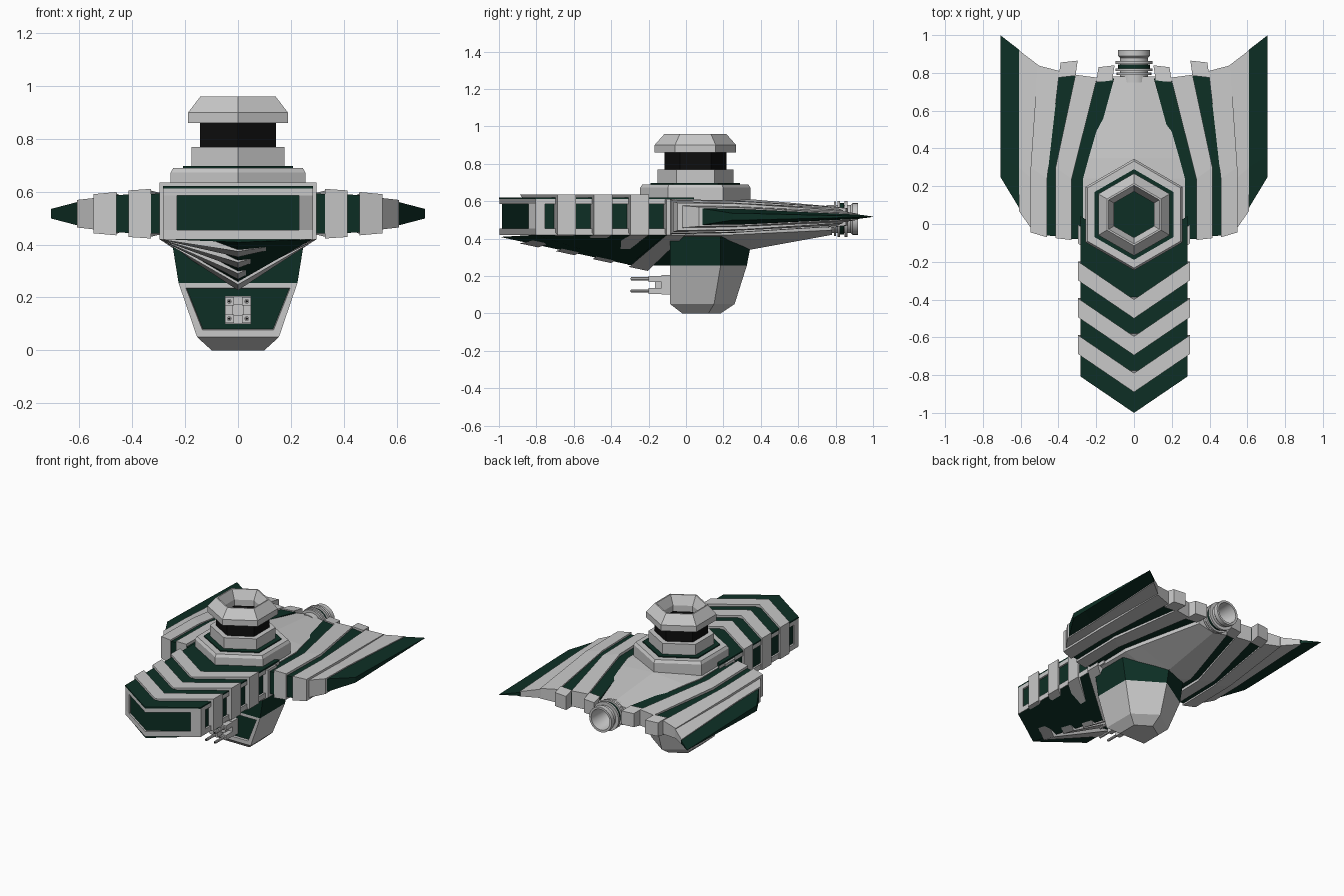
import bpy, bmesh, math
from mathutils import Vector

if "Cube" in bpy.data.objects:
    bpy.data.objects.remove(bpy.data.objects["Cube"])


def material(name, rgb):
    m = bpy.data.materials.new(name)
    m.diffuse_color = (*rgb, 1)
    m.use_nodes = True
    m.node_tree.nodes["Principled BSDF"].inputs["Base Color"].default_value = m.diffuse_color
    return m


GRAY = material("light gray", (0.58, 0.58, 0.58))
GREEN = material("dark green", (0.004, 0.028, 0.018))
BLACK = material("black", (0.004, 0.004, 0.004))


def finish(bm, name, mats, mirror=False):
    bmesh.ops.recalc_face_normals(bm, faces=bm.faces)
    me = bpy.data.meshes.new(name)
    bm.to_mesh(me)
    bm.free()
    for m in mats:
        me.materials.append(m)
    ob = bpy.data.objects.new(name, me)
    bpy.context.collection.objects.link(ob)
    if mirror:
        ob.modifiers.new("mirror", "MIRROR")
    return ob


def loft_bm(rings, caps=True, closed=False):
    bm = bmesh.new()
    vs = [[bm.verts.new(p) for p in r] for r in rings]
    n = len(vs[0])
    pairs = list(zip(vs, vs[1:])) + ([(vs[-1], vs[0])] if closed else [])
    for a, b in pairs:
        for i in range(n):
            j = (i + 1) % n
            bm.faces.new((a[i], a[j], b[j], b[i]))
    if caps and not closed:
        bm.faces.new(vs[0])
        bm.faces.new(vs[-1])
    return bm


def loft(name, rings, mat, mirror=False, **kw):
    return finish(loft_bm(rings, **kw), name, [mat], mirror)


def box(name, x0, x1, y0, y1, z0, z1, mat, mirror=False):
    rings = [[(x0, y, z0), (x1, y, z0), (x1, y, z1), (x0, y, z1)] for y in (y0, y1)]
    return loft(name, rings, mat, mirror)


def lathe(name, profile, n, mat, center, along_y=False, hollow=False):
    """Revolve (radius, height) points around z, or around y."""
    rings = []
    for r, h in profile:
        ring = []
        for k in range(n):
            a = math.pi / 2 + 2 * math.pi * k / n
            p = (r * math.cos(a), h, r * math.sin(a)) if along_y else (r * math.cos(a), r * math.sin(a), h)
            ring.append(Vector(p) + Vector(center))
        rings.append(ring)
    return loft(name, rings, mat, closed=hollow)


# ---- Arrow-shaped neck ----
def keel(y):
    return 0.41 - (y + 1) * 0.215


def chevron(name, y0, y1, hw, z0, z1, mat, drop=None):
    """Slab bent to an arrow; drop lowers its middle to the keel line."""
    rings = []
    for y in (y0, y1):
        s = y + 0.68 * hw
        k = z0 if drop is None else keel(y) - drop
        rings.append([(-hw, s, z1), (0, y, z1), (hw, s, z1), (hw, s, z0), (0, y, k), (-hw, s, z0)])
    return loft(name, rings, mat)


chevron("neck_core", -0.985, -0.15, 0.272, 0.42, 0.615, GREEN)
chevron("neck_deck", -1.0, -0.15, 0.284, 0.612, 0.621, GREEN)
chevron("neck_keel", -0.995, -0.30, 0.28, 0.42, 0.43, GREEN, 0)
chevron("neck_upper_rail", -0.998, -0.15, 0.284, 0.585, 0.612, GRAY)
chevron("neck_lower_rail", -0.998, -0.15, 0.284, 0.42, 0.455, GRAY)
for i in range(4):
    y = -0.89 + 0.195 * i
    chevron(f"neck_rib_{i + 1}", y, y + 0.10, 0.297, 0.42, 0.636 if i < 3 else 0.61, GRAY, 0.012)

# upright posts closing the front window
post = [[(x, -0.998 + 0.68 * x + d, z) for x, d in ((0.23, 0), (0.284, 0), (0.284, 0.05), (0.23, 0.05))]
        for z in (0.44, 0.60)]
loft("front_window_post", post, GRAY, mirror=True)

# ---- Central body ----
body = []
for y, hw, top, side, k in ((-0.08, 0.27, 0.615, 0.42, 0.32), (0.24, 0.27, 0.615, 0.42, 0.33),
                            (0.35, 0.24, 0.61, 0.425, 0.342), (0.78, 0.115, 0.572, 0.445, 0.42)):
    body.append([(-hw, y, top - 0.02), (0, y, top), (hw, y, top - 0.02),
                 (hw, y, side), (0, y, k), (-hw, y, side)])
loft("central_body", body, GRAY)


# ---- Wing stripes: inner/outer x, y and half thickness at the front and the back ----
def stripe(name, mat, front, back, bend=0.24):
    def ring(xi, xo, yi, yo, hi, ho):
        return [(xi, yi, 0.517 - hi), (xo, yo, 0.517 - ho), (xo, yo, 0.517 + ho), (xi, yi, 0.517 + hi)]
    xi, xo, yi, yo, hi, ho = front
    rings = [ring(*front), ring(xi, xo, bend, bend + 0.06, hi * 0.93, ho * 0.93), ring(*back)]
    loft(name, rings, mat, mirror=True)


stripe("wing_green_inner", GREEN, (0.25, 0.335, -0.08, -0.08, 0.077, 0.075), (0.105, 0.20, 0.77, 0.77, 0.048, 0.045))
stripe("wing_gray_inner", GRAY, (0.33, 0.415, -0.085, -0.075, 0.094, 0.088), (0.195, 0.31, 0.775, 0.79, 0.055, 0.052))
stripe("wing_green_middle", GREEN, (0.41, 0.47, -0.065, -0.06, 0.073, 0.07), (0.305, 0.40, 0.79, 0.80, 0.042, 0.038))
stripe("wing_gray_middle", GRAY, (0.46, 0.547, -0.07, -0.045, 0.082, 0.074), (0.395, 0.51, 0.81, 0.84, 0.046, 0.034))
stripe("wing_gray_outer", GRAY, (0.54, 0.61, -0.03, 0.07, 0.06, 0.052), (0.505, 0.61, 0.84, 0.92, 0.03, 0.016))
stripe("wing_green_tip", GREEN, (0.605, 0.708, 0.08, 0.25, 0.045, 0.018), (0.605, 0.708, 0.92, 1.0, 0.012, 0.001), 0.3)

# tabs behind the green stripes
for i, (x0, x1, y) in enumerate(((0.115, 0.20, 0.76), (0.31, 0.40, 0.785))):
    tab = [[(x0 + s, yy, z0), (x1 + s, yy - 0.01, z0), (x1 + s, yy - 0.01, z1), (x0 + s, yy, z1)]
           for yy, s, z0, z1 in ((y, 0, 0.46, 0.572), (y + 0.08, -0.012, 0.47, 0.562))]
    loft(f"rear_tab_{i + 1}", tab, GRAY, mirror=True)

# ---- Six-sided tower ----
C = (0, 0.05, 0)
lathe("tower_base", [(0.295, 0.58), (0.295, 0.672), (0.283, 0.69)], 6, GRAY, C)
lathe("tower_green_ring", [(0.24, 0.685), (0.24, 0.697)], 6, GREEN, C)
lathe("tower_middle", [(0.203, 0.69), (0.203, 0.77)], 6, GRAY, C)
lathe("tower_neck", [(0.166, 0.765), (0.166, 0.87), (0.125, 0.87), (0.125, 0.765)], 6, BLACK, C, hollow=True)
lathe("tower_cap", [(0.218, 0.86), (0.218, 0.90), (0.165, 0.96), (0.155, 0.96), (0.122, 0.90), (0.122, 0.86)],
      6, GRAY, C, hollow=True)
lathe("tower_floor", [(0.13, 0.765), (0.13, 0.775)], 6, GREEN, C)

# ---- Lower pod: green top, gray below, sunken green front panel ----
rings = []
for z, w, yf, ys, yb in ((0, 0.10, -0.02, 0.12, 0.185), (0.05, 0.155, -0.085, 0.15, 0.26),
                         (0.255, 0.225, -0.085, 0.185, 0.325), (0.41, 0.25, -0.085, 0.185, 0.355)):
    rings.append([(-w, yf, z), (w, yf, z), (w, ys, z), (0, yb, z), (-w, ys, z)])
bm = loft_bm(rings)
bmesh.ops.recalc_face_normals(bm, faces=bm.faces)
panel = None
for f in bm.faces:
    c = f.calc_center_median()
    f.material_index = int(c.z > 0.26)
    if f.normal.y < -0.99 and c.z < 0.25:
        panel = f
bmesh.ops.inset_region(bm, faces=[panel], thickness=0.034)
bmesh.ops.inset_region(bm, faces=[panel], thickness=0.004, depth=-0.012)
panel.material_index = 1
finish(bm, "lower_pod", [GRAY, GREEN])
# green fairing joining neck keel and pod
fairing = [[(-0.24, y + d, 0.42), (0.24, y + d, 0.42), (0, y, k)] for y, d, k in ((-0.31, 0.16, 0.26), (-0.07, 0, 0.255))]
loft("keel_fairing", fairing, GREEN)

# ---- Four-barrel gun ----
box("gun_mount", -0.05, 0.05, -0.13, -0.06, 0.10, 0.205, GRAY)
box("gun_core", -0.02, 0.02, -0.165, -0.12, 0.13, 0.175, GRAY)
for z in (0.12, 0.185):
    box("gun_sleeve", 0.016, 0.05, -0.20, -0.12, z - 0.016, z + 0.016, GRAY, True)
    for sx in (-1, 1):
        lathe("gun_barrel", [(0.009, -0.295), (0.009, -0.19)], 8, GRAY, (sx * 0.033, 0, z), True)
        lathe("gun_muzzle", [(0.005, -0.297), (0.005, -0.294)], 8, BLACK, (sx * 0.033, 0, z), True)

# ---- Rear nozzle ----
N = (0, 0, 0.505)
noz = lathe("nozzle", [(0.075, 0.75), (0.075, 0.88), (0.085, 0.89), (0.085, 0.92), (0.07, 0.92), (0.058, 0.80), (0.04, 0.75)],
            24, GRAY, N, True, True)
parts = [noz]
for i, (y0, y1, r, m) in enumerate(((0.79, 0.803, 0.092, GRAY), (0.81, 0.823, 0.097, GRAY),
                                    (0.823, 0.845, 0.084, GREEN), (0.848, 0.863, 0.097, GRAY))):
    parts.append(lathe(f"nozzle_ring_{i + 1}", [(0.07, y0), (r, y0), (r, y1), (0.07, y1)], 24, m, N, True, True))
for ob in parts:
    bpy.context.view_layer.objects.active = ob
    ob.select_set(True)
bpy.ops.object.shade_smooth_by_angle(angle=math.radians(30))
